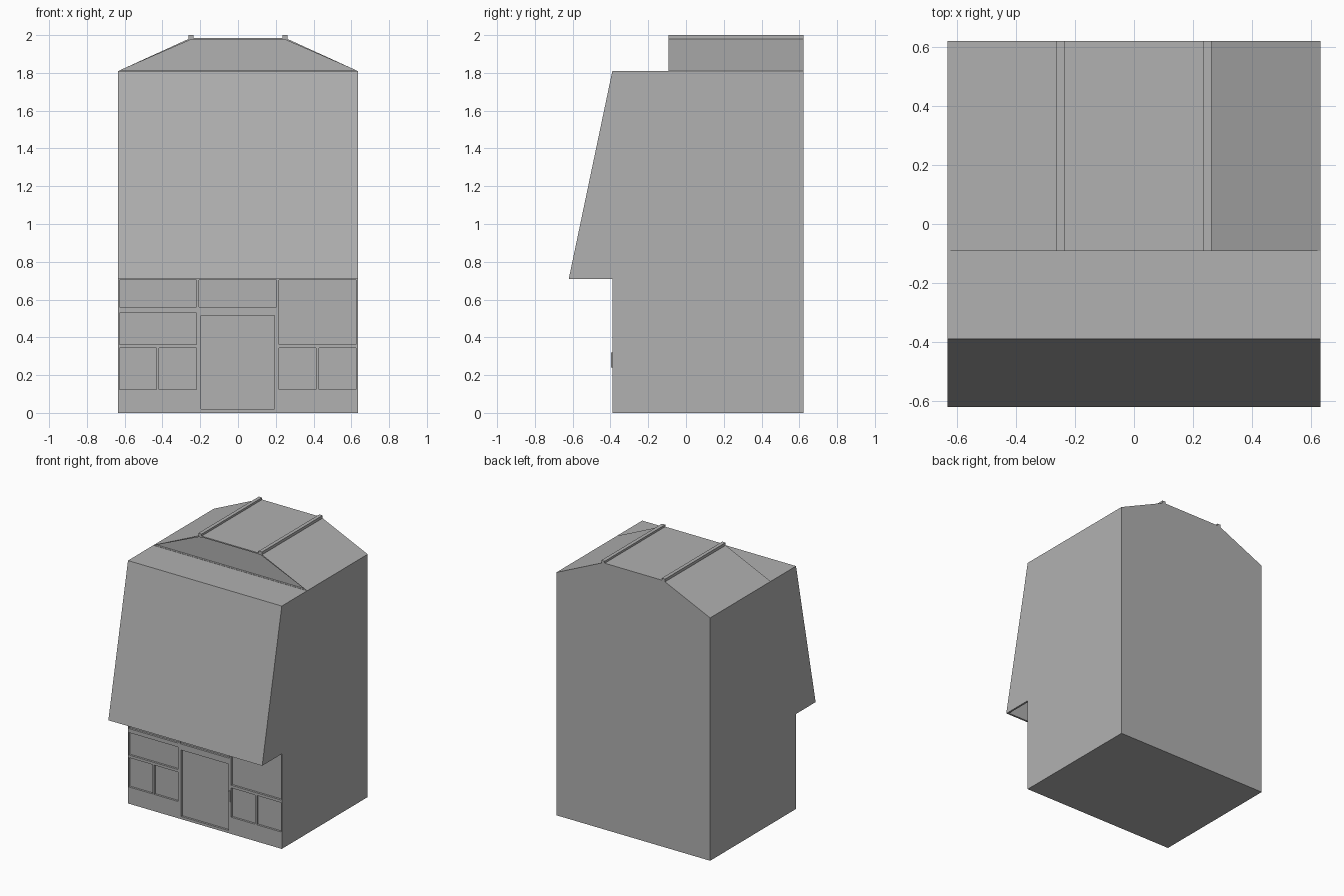
import bpy, bmesh
from mathutils import Vector

if "Cube" in bpy.data.objects:
    bpy.data.objects.remove(bpy.data.objects["Cube"])

W = 0.634            # half width
FRONT, BACK = -0.39, 0.621
EAVE, SILL = 1.81, 0.708

# mid grey for every part
grey = bpy.data.materials.new("mid_grey")
grey.diffuse_color = (0.44, 0.44, 0.44, 1)
grey.use_nodes = True
grey.node_tree.nodes["Principled BSDF"].inputs["Base Color"].default_value = grey.diffuse_color


def finish(name, bm):
    bmesh.ops.recalc_face_normals(bm, faces=bm.faces)
    me = bpy.data.meshes.new(name)
    bm.to_mesh(me)
    bm.free()
    me.materials.append(grey)
    ob = bpy.data.objects.new(name, me)
    bpy.context.collection.objects.link(ob)
    return ob


def add_prism(bm, points, offset):
    """Extrude a closed outline of 3D points along an offset."""
    face = bm.faces.new([bm.verts.new(p) for p in points])
    res = bmesh.ops.extrude_face_region(bm, geom=[face], use_keep_orig=True)
    moved = [v for v in res["geom"] if isinstance(v, bmesh.types.BMVert)]
    bmesh.ops.translate(bm, verts=moved, vec=Vector(offset))
    return face


def add_box(bm, x0, x1, y0, y1, z0, z1):
    add_prism(bm, [(x0, y0, z0), (x1, y0, z0), (x1, y1, z0), (x0, y1, z0)],
              (0, 0, z1 - z0))


def box(name, *dims):
    bm = bmesh.new()
    add_box(bm, *dims)
    return finish(name, bm)


# main house block
house = box("house_walls", -W, W, FRONT, BACK, 0, EAVE)

# shallow recesses for windows and door: x0, x1, z0, z1
lower = (0.125, 0.343)
panels = [
    (-0.628, -0.221, 0.56, 0.703), (-0.628, -0.221, 0.363, 0.53),
    (-0.628, -0.432, *lower), (-0.418, -0.221, *lower),
    (-0.206, 0.203, 0.56, 0.703), (-0.195, 0.193, 0.02, 0.515),
    (0.217, 0.626, 0.363, 0.703),
    (0.217, 0.413, *lower), (0.428, 0.626, *lower),
]
bm = bmesh.new()
for x0, x1, z0, z1 in panels:
    add_box(bm, x0, x1, FRONT - 0.05, FRONT + 0.015, z0, z1)
cutter = finish("panel_cutter", bm)
cutter.hide_render = True
cutter.hide_viewport = True
mod = house.modifiers.new("panel_recesses", "BOOLEAN")
mod.operation = "DIFFERENCE"
mod.solver = "EXACT"
mod.object = cutter

# door handle
box("door_handle", 0.194, 0.212, FRONT - 0.007, FRONT + 0.005, 0.24, 0.32)

# hollow slanted upper front: sloping panel plus two cheeks
TIP, T = -0.621, 0.014
slope = (FRONT - TIP) / (EAVE - SILL)
bm = bmesh.new()
inner_top = SILL + (FRONT - TIP - T) / slope
add_prism(bm, [(-W, TIP, SILL), (-W, TIP + T, SILL),
               (-W, FRONT, inner_top), (-W, FRONT, EAVE)], (2 * W, 0, 0))
finish("slanted_front", bm)
for side, x in (("left", -W), ("right", W - T)):
    bm = bmesh.new()
    add_prism(bm, [(x, TIP + T, SILL), (x, FRONT, SILL), (x, FRONT, inner_top)],
              (T, 0, 0))
    finish(side + "_cheek", bm)

# mansard roof with a recessed front gable
RF, RIDGE = -0.092, 1.985
bm = bmesh.new()
gable = add_prism(bm, [(-W, RF, EAVE), (W, RF, EAVE),
                       (0.25, RF, RIDGE), (-0.25, RF, RIDGE)], (0, BACK - RF, 0))
bmesh.ops.recalc_face_normals(bm, faces=bm.faces)
bmesh.ops.inset_individual(bm, faces=[gable], thickness=0.009)
res = bmesh.ops.extrude_discrete_faces(bm, faces=[gable])
inner = res["faces"][0]
bmesh.ops.translate(bm, verts=inner.verts[:], vec=(0, 0.015, 0))
finish("roof", bm)

# ridge rails along both roof breaks
for side, s in (("left", -1), ("right", 1)):
    box(side + "_ridge_rail", s * 0.249 - 0.0135, s * 0.249 + 0.0135,
        RF, BACK, RIDGE - 0.012, 2.0)
